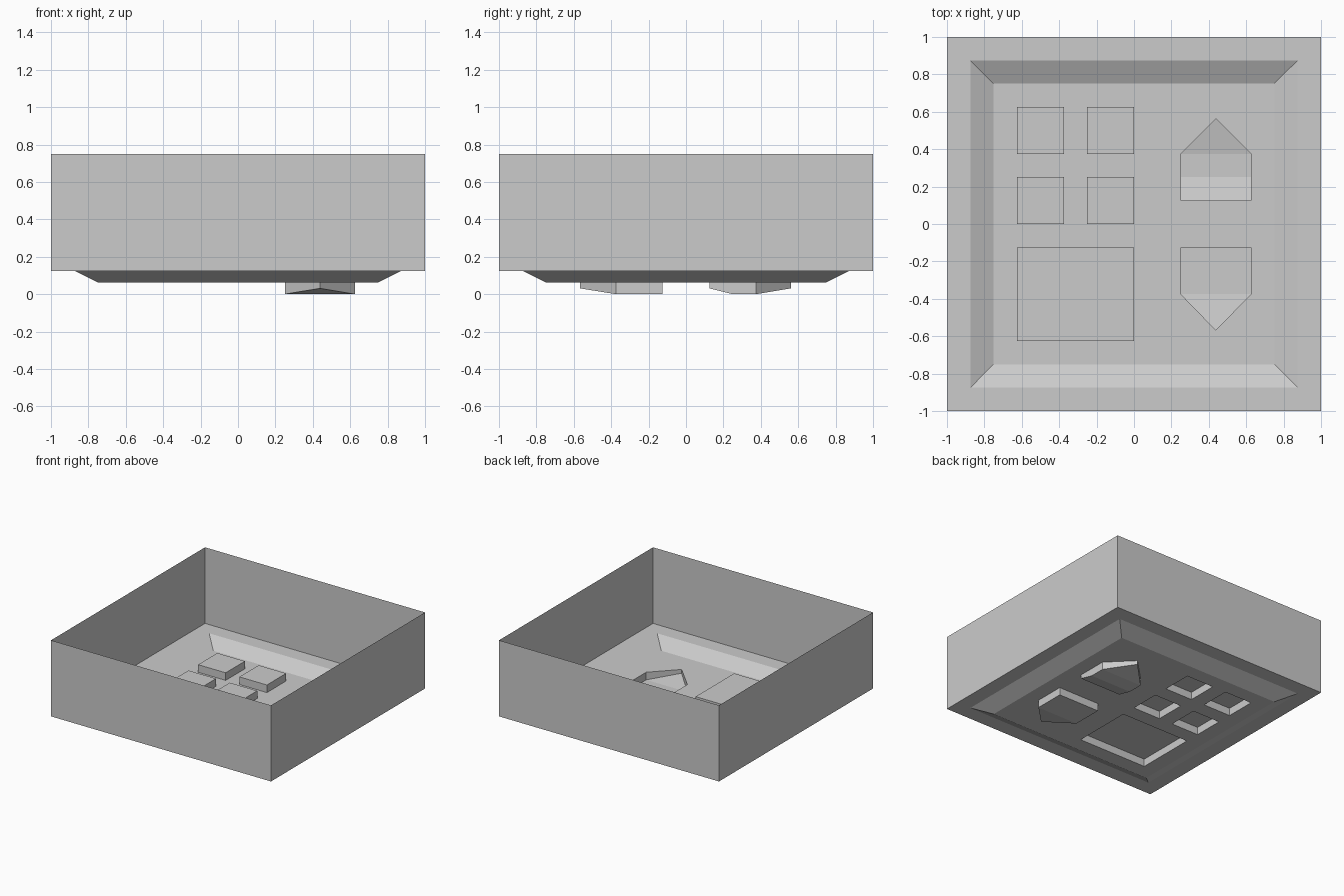
import bpy, bmesh

if "Cube" in bpy.data.objects:
    bpy.data.objects.remove(bpy.data.objects["Cube"])

FLOOR, RIM, TOP, LOW = 0.0625, 0.125, 0.75, 0.031


def square(r, z):
    return [(-r, -r, z), (r, -r, z), (r, r, z), (-r, r, z)]


def rect(x0, y0, x1, y1):
    return [(x0, y0), (x1, y0), (x1, y1), (x0, y1)]


def finish(name, bm):
    bmesh.ops.remove_doubles(bm, verts=bm.verts, dist=1e-5)
    bmesh.ops.recalc_face_normals(bm, faces=bm.faces)
    mesh = bpy.data.meshes.new(name)
    bm.to_mesh(mesh)
    bm.free()
    obj = bpy.data.objects.new(name, mesh)
    bpy.context.collection.objects.link(obj)
    return obj


def bridge(bm, loops):
    """Join equal-length point loops with quads; returns the vertex rings."""
    rings = [[bm.verts.new(p) for p in loop] for loop in loops]
    for a, b in zip(rings, rings[1:]):
        for i in range(len(a)):
            j = (i + 1) % len(a)
            bm.faces.new((a[i], a[j], b[j], b[i]))
    return rings


# Tray: thin walls, flat ledge, sloped border
bm = bmesh.new()
bridge(bm, [square(1, TOP), square(1, RIM), square(0.875, RIM), square(0.75, FLOOR)])
finish("tray_walls", bm)

# Raised blocks, open underneath
blocks = {"large_block": rect(-0.625, -0.625, 0, -0.125)}
for i, x in enumerate((-0.625, -0.25)):
    for j, y in enumerate((0, 0.375)):
        blocks[f"small_block_{i}{j}"] = rect(x, y, x + 0.25, y + 0.25)
for name, outline in blocks.items():
    bm = bmesh.new()
    rings = bridge(bm, [[(x, y, z) for x, y in outline] for z in (FLOOR, RIM)])
    bm.faces.new(rings[1])
    finish(name, bm)

# Sunken pointed pockets, open on top: (x, y, bottom z), with sloping end faces
L, R, M = 0.25, 0.625, 0.4375
pockets = {
    "rear_pocket": ([(L, 0.125, LOW), (R, 0.125, LOW), (R, 0.25, 0), (R, 0.375, 0),
                     (M, 0.5625, LOW), (L, 0.375, 0), (L, 0.25, 0)],
                    [(0, 1, 2, 6), (6, 2, 3, 5), (5, 3, 4)]),
    "front_pocket": ([(L, -0.125, 0), (L, -0.375, 0), (M, -0.5675, LOW),
                      (R, -0.375, 0), (R, -0.125, 0)],
                     [(0, 1, 3, 4), (1, 2, 3)]),
}
for name, (pts, base) in pockets.items():
    bm = bmesh.new()
    rings = bridge(bm, [[(x, y, FLOOR) for x, y, _ in pts], pts])
    for f in base:
        bm.faces.new([rings[1][i] for i in f])
    finish(name, bm)

# Floor with openings under every block and above every pocket
bm = bmesh.new()
loops = [[(x, y) for x, y, _ in square(0.75, 0)], *blocks.values()]
loops += [[(x, y) for x, y, _ in pts] for pts, _ in pockets.values()]
for loop in loops:
    vs = [bm.verts.new((x, y, FLOOR)) for x, y in loop]
    for i, v in enumerate(vs):
        bm.edges.new((vs[i - 1], v))
bmesh.ops.triangle_fill(bm, edges=bm.edges[:], use_beauty=True, normal=(0, 0, 1))
finish("tray_floor", bm)
